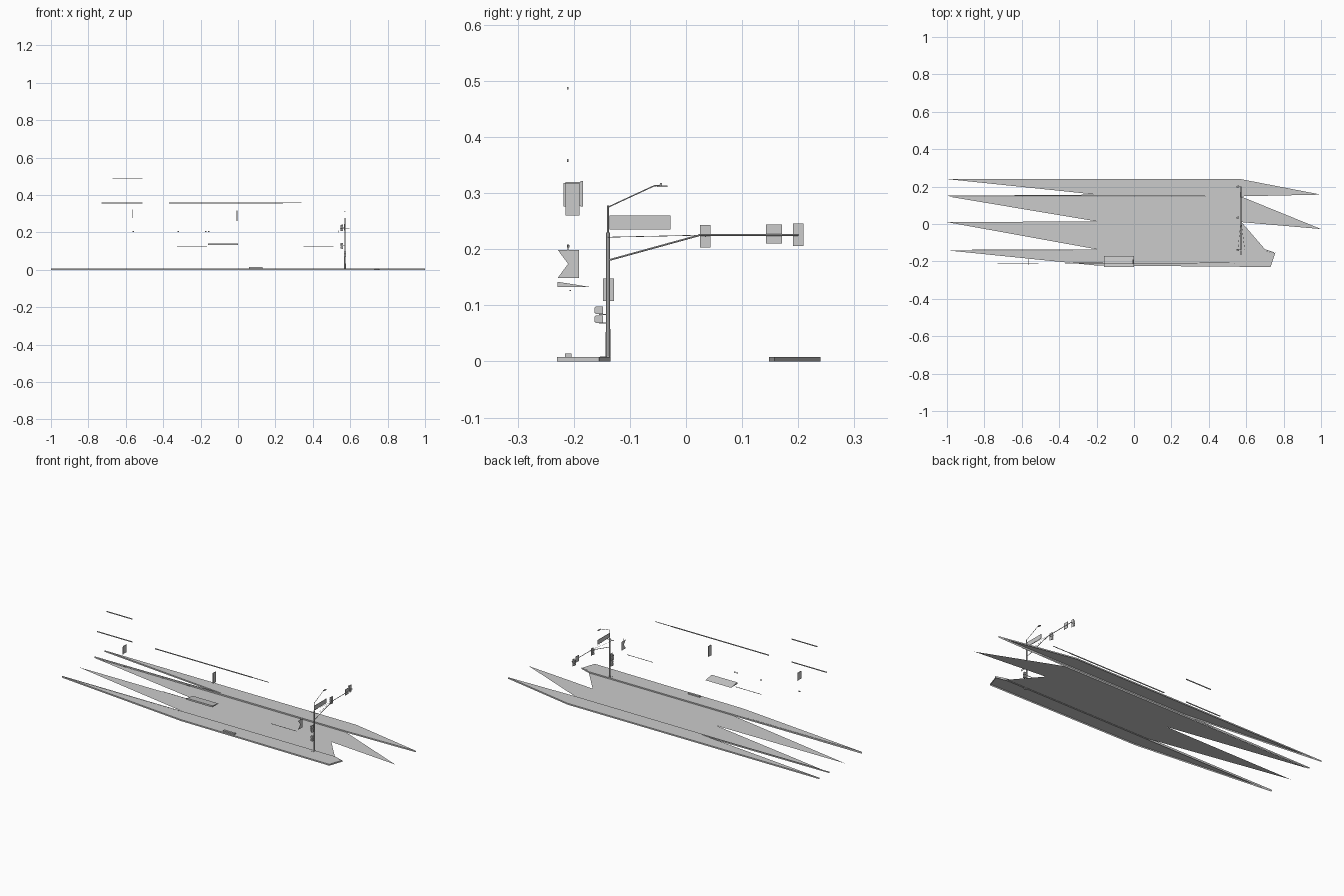
import bpy, bmesh
from mathutils import Vector

if "Cube" in bpy.data.objects:
    bpy.data.objects.remove(bpy.data.objects["Cube"])


def mesh(name, verts, faces):
    me = bpy.data.meshes.new(name)
    me.from_pydata(verts, [], faces)
    bm = bmesh.new()
    bm.from_mesh(me)
    bmesh.ops.recalc_face_normals(bm, faces=bm.faces)
    bm.to_mesh(me)
    bm.free()
    ob = bpy.data.objects.new(name, me)
    bpy.context.collection.objects.link(ob)
    return ob


def slab(name, pts, z0, z1):
    n = len(pts)
    v = [(x, y, z) for z in (z1, z0) for x, y in pts]
    sides = [(i, (i + 1) % n, (i + 1) % n + n, i + n) for i in range(n)]
    return mesh(name, v, [tuple(range(n))] + sides)


def box(name, x0, x1, y0, y1, z0, z1):
    v = [(x, y, z) for x in (x0, x1) for y in (y0, y1) for z in (z0, z1)]
    return mesh(name, v, [(0, 1, 3, 2), (4, 5, 7, 6), (0, 1, 5, 4),
                          (2, 3, 7, 6), (0, 2, 6, 4), (1, 3, 7, 5)])


def rod(name, a, b, r0, r1=None, sides=8):
    a, b = Vector(a), Vector(b)
    bm = bmesh.new()
    bmesh.ops.create_cone(bm, cap_ends=True, segments=sides, radius1=r0,
                          radius2=r0 if r1 is None else r1, depth=(b - a).length)
    me = bpy.data.meshes.new(name)
    bm.to_mesh(me)
    bm.free()
    ob = bpy.data.objects.new(name, me)
    ob.location = (a + b) / 2
    ob.rotation_mode = 'QUATERNION'
    ob.rotation_quaternion = (b - a).to_track_quat('Z', 'Y')
    bpy.context.collection.objects.link(ob)
    return ob


# road with ragged ends
road = [(-1, .148), (.57, .148), (1, -.027), (.575, .01), (.70, -.135),
        (-1, -.135), (-.2, -.128), (-1, .01), (-.2, .014)]
road[5:7] = [(-.2, -.135)]
mesh("road", [(x, y, .001) for x, y in road], [tuple(range(len(road)))])

# raised sidewalks and curbs
slab("far_sidewalk", [(-1, .24), (.57, .24), (1, .157), (-.2, .157)], 0, .008)
slab("near_sidewalk", [(-1, -.141), (.69, -.141), (.755, -.155), (.73, -.23),
                       (-.2, -.222)], 0, .008)
slab("far_curb", [(-1, .151), (-.2, .157), (1, .157), (.57, .148)], 0, .008)
slab("near_curb", [(-1, -.137), (-.2, -.135), (.70, -.135), (.76, -.155),
                   (.69, -.141), (-.2, -.141)], 0, .008)

# pole and base
PX, PY = .572, -.139
box("pole_base", PX - .006, PX + .006, -.153, -.135, .001, .009)
rod("pole", (PX, PY, .001), (PX, PY, .23), .0042, .0034)
rod("upper_pole", (PX, PY, .23), (PX, PY, .278), .0018)

# street lamp on its arm
rod("lamp_arm", (PX, PY, .275), (PX, -.057, .313), .0011)
rod("lamp_arm_tip", (PX, -.057, .313), (PX, -.045, .314), .0011)
box("lamp_head", PX - .004, PX + .004, -.052, -.033, .311, .314)
box("lamp_sensor", PX - .001, PX + .001, -.046, -.043, .314, .318)

# street sign board
box("street_sign", PX - .001, PX + .001, -.136, -.028, .235, .26)

# mast arm with strut, crossbar and guy wires
rod("mast_strut", (PX, -.136, .181), (PX, .024, .225), .0016)
rod("mast_arm", (PX, .022, .2255), (PX, .2, .2255), .0016)
box("crossbar", .546, .597, PY - .001, PY + .001, .220, .223)
for x in (.555, .592):
    rod("guy_wire", (x, PY, .2215), (PX, .024, .225), .0006, sides=4)


# vehicle signals: back plate, housing and three visors
def signal(y, z):
    box("signal_plate", .5605, .562, y - .0095, y + .0095, z - .02, z + .02)
    box("signal_housing", .554, .5605, y - .0055, y + .0055, z - .016, z + .016)
    for k in (-1, 0, 1):
        zc = z + k * .0102
        rod("signal_visor", (.554, y, zc), (.549, y, zc), .0042)
    box("signal_bracket", .562, PX, y - .001, y + .001, z - .0015, z + .0015)


for y, z in ((.0345, .223), (.2, .2255), (-.138, .128)):
    signal(y, z)

# hanging road sign
box("mast_sign", .568, .570, .143, .171, .21, .244)

# pedestrian signals
for z in (.0755, .0915):
    box("walk_signal", PX - .006, PX + .006, -.161, -.148, z - .0065, z + .0065)
    box("walk_signal_hood", PX - .0045, PX + .0045, -.163, -.161, z - .005, z + .005)
for z in (.0685, .084):
    box("walk_signal_bracket", PX - .001, PX + .001, -.155, -.139, z - .001, z + .001)

# hanging shop signs
box("left_shop_sign", -.568, -.564, -.2145, -.188, .278, .32)
box("left_sign_front_edge", -.567, -.565, -.218, -.2145, .276, .318)
box("left_sign_back_edge", -.567, -.565, -.188, -.184, .276, .322)
box("middle_shop_sign", -.008, -.004, -.2145, -.190, .26, .3185)
flag = [(-.2287, .199), (-.191, .199), (-.191, .149), (-.2287, .149), (-.21, .174)]
mesh("notched_shop_sign", [(.535, y, z) for y, z in flag], [(0, 1, 4), (1, 2, 4), (2, 3, 4)])
box("notched_sign_bracket", .534, .536, -.211, -.209, .199, .209)

# sloping awning with front lip
mesh("awning", [(x, y, z) for x in (-.16, 0)
                for y, z in ((-.172, .133), (-.2287, .142), (-.2287, .133))],
     [(0, 1, 4, 3), (1, 2, 5, 4), (0, 1, 2), (3, 4, 5)])

# facade trim strips and small wall lamps
for x0, x1, z in ((-.67, -.51, .487), (-.73, -.51, .358), (-.37, .24, .358), (.24, .34, .358)):
    t = .0025 if x1 < .3 else .0012
    box("cornice_strip", x0, x1, -.212, -.209, z - t, z + t)
for x0, x1 in ((-.325, -.165), (.35, .51)):
    box("lintel_strip", x0, x1, -.208, -.205, .126, .1275)
for x in (-.56, -.32, -.172, -.157):
    box("wall_lamp", x - .004, x + .004, -.212, -.208, .203, .208)

# door step
box("door_step", .058, .13, -.216, -.204, .008, .0145)
